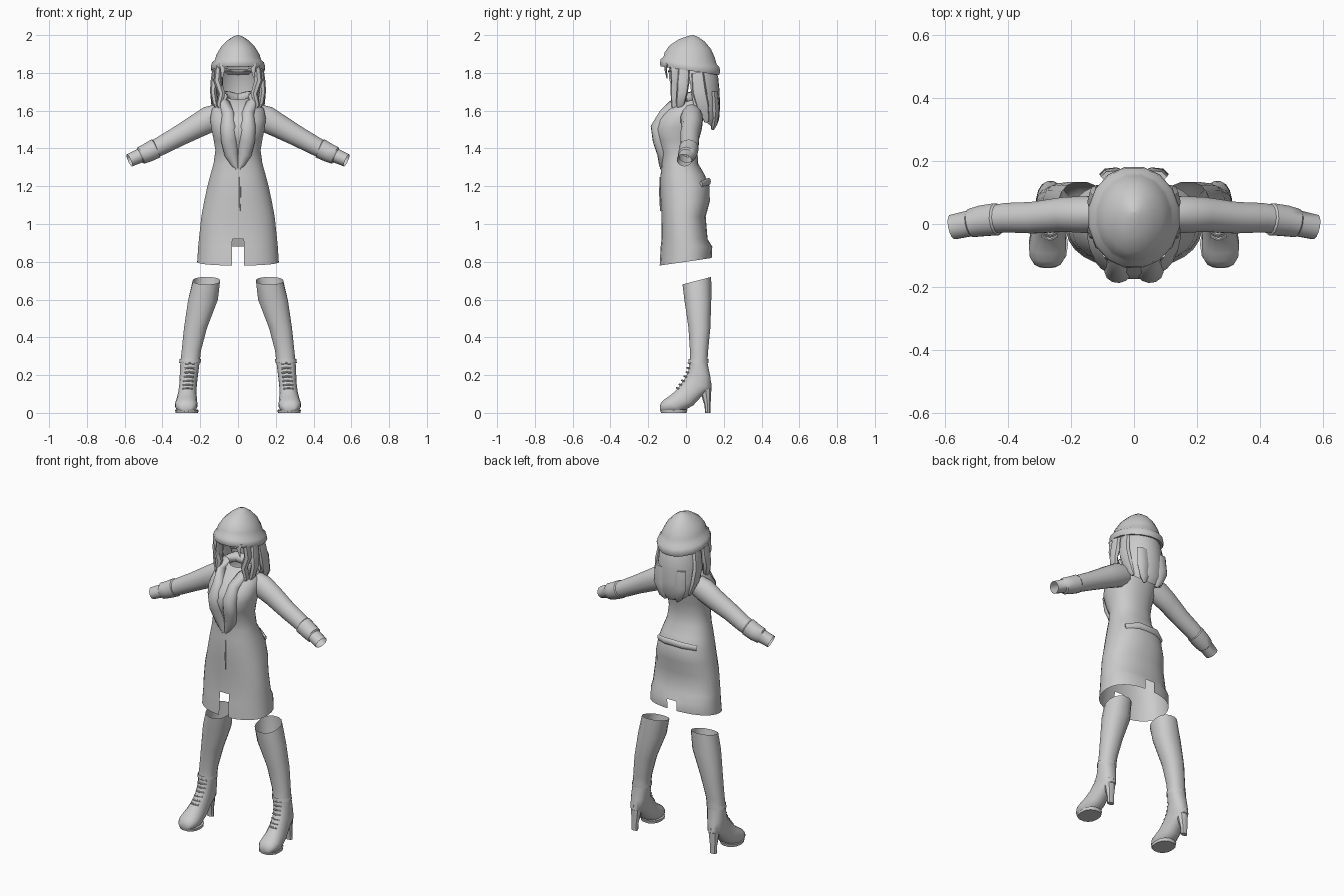
import bpy, bmesh, math
from mathutils import Vector

grey = bpy.data.materials.new("soft grey")
grey.diffuse_color = (0.6, 0.6, 0.6, 1)


def loft(name, rings, closed=True, cap0=False, cap1=False, mirror=False, cut=None, angle=45):
    """Skin a list of equal-length point rings."""
    bm = bmesh.new()
    vs = [[bm.verts.new(p) for p in r] for r in rings]
    n = len(rings[0])
    for a, b in zip(vs, vs[1:]):
        for i in range(n if closed else n - 1):
            j = (i + 1) % n
            bm.faces.new((a[i], a[j], b[j], b[i]))
    if cap0:
        bm.faces.new(vs[0])
    if cap1:
        bm.faces.new(vs[-1])
    if cut:
        doomed = [f for f in bm.faces if cut(f.calc_center_median())]
        bmesh.ops.delete(bm, geom=doomed, context='FACES')
    bmesh.ops.recalc_face_normals(bm, faces=bm.faces)
    me = bpy.data.meshes.new(name)
    bm.to_mesh(me)
    bm.free()
    me.materials.append(grey)
    ob = bpy.data.objects.new(name, me)
    bpy.context.collection.objects.link(ob)
    if mirror:
        ob.modifiers.new("mirror", 'MIRROR')
    bpy.ops.object.select_all(action='DESELECT')
    ob.select_set(True)
    bpy.context.view_layer.objects.active = ob
    bpy.ops.object.shade_smooth_by_angle(angle=math.radians(angle))
    return ob


def spow(v, p):
    return math.copysign(abs(v) ** p, v)


def girth(specs, n=20, p=1.0, a0=None, a1=None):
    """Rings from (front y, front z, back y, back z, centre x, half width)."""
    out = []
    for fy, fz, by, bz, cx, hw in specs:
        ring = []
        for i in range(n):
            a = 2 * math.pi * (i + .5) / n if a0 is None else a0 + (a1 - a0) * i / (n - 1)
            c = spow(math.cos(a), p)
            ring.append((cx + hw * spow(math.sin(a), p),
                         (fy + by) / 2 + (fy - by) / 2 * c,
                         (fz + bz) / 2 + (fz - bz) / 2 * c))
        out.append(ring)
    return out


def tube(path, n=10, ref=(0, 1, 0)):
    """Rings along a path of (x, y, z, radius across ref, radius along ref)."""
    pts = [Vector(q[:3]) for q in path]
    out = []
    for k, q in enumerate(path):
        t = (pts[min(k + 1, len(pts) - 1)] - pts[max(k - 1, 0)]).normalized()
        u = t.cross(Vector(ref)).normalized()
        w = u.cross(t)
        out.append([pts[k] + u * q[3] * math.cos(2 * math.pi * i / n)
                    + w * q[4] * math.sin(2 * math.pi * i / n) for i in range(n)])
    return out


# coat body with front and back vents
coat = [(-.03, 1.66, .07, 1.69, 0, .06), (-.07, 1.64, .09, 1.66, 0, .10),
        (-.115, 1.6, .10, 1.62, 0, .138), (-.155, 1.55, .095, 1.57, 0, .148),
        (-.175, 1.5, .085, 1.52, 0, .143), (-.16, 1.44, .07, 1.46, 0, .13),
        (-.135, 1.38, .06, 1.4, 0, .12), (-.13, 1.32, .065, 1.32, 0, .13),
        (-.135, 1.26, .10, 1.26, 0, .147), (-.137, 1.2, .125, 1.2, 0, .163),
        (-.135, 1.12, .127, 1.12, 0, .18), (-.13, 1.04, .105, 1.04, 0, .195),
        (-.13, .92, .115, .92, 0, .208), (-.135, .88, .14, .88, 0, .212),
        (-.14, .78, .137, .82, 0, .217)]
loft("coat", girth(coat, 28, .88),
     cut=lambda c: abs(c.x) < .01 and c.z < (.92 if c.y < 0 else .87))
loft("coat_seam", tube([(.01, -.137, 1.25, .004, .004), (.01, -.138, 1.16, .005, .005),
                        (.01, -.135, 1.07, .003, .003)], 6), cap0=True, cap1=True)
loft("back_belt", tube([(-.13, .08, 1.21, .018, .008), (-.06, .12, 1.225, .02, .012),
                        (.06, .12, 1.225, .02, .012), (.13, .08, 1.21, .018, .008)], 8),
     cap0=True, cap1=True)

# sleeves with turned cuffs
loft("sleeve", tube([(.10, .03, 1.575, .062, .055), (.15, .03, 1.555, .07, .06),
                     (.22, .03, 1.517, .063, .056), (.32, .02, 1.462, .054, .051),
                     (.40, .02, 1.418, .05, .048), (.45, .015, 1.392, .046, .045)], 14),
     mirror=True)
loft("cuff", tube([(.43, .015, 1.402, .046, .046), (.435, .015, 1.40, .053, .052),
                   (.48, .01, 1.377, .05, .05), (.515, .003, 1.363, .047, .046),
                   (.52, .002, 1.361, .038, .042), (.575, -.01, 1.337, .035, .04)], 14),
     mirror=True, angle=35)

# scarf draped round the neck, two halves meeting at a point
loft("scarf", tube([(0, .085, 1.66, .03, .03), (.06, .06, 1.675, .03, .03),
                    (.085, 0, 1.67, .03, .03), (.068, -.06, 1.635, .028, .03),
                    (.052, -.11, 1.58, .034, .034), (.05, -.148, 1.51, .044, .04),
                    (.045, -.142, 1.44, .044, .034), (.035, -.122, 1.37, .037, .03),
                    (.018, -.118, 1.32, .024, .026), (.006, -.118, 1.29, .008, .018)],
                   12, (.1, 1, .3)), cap0=True, cap1=True, mirror=True)

# knitted hat: rolled brim and crown
hat = [(-.11, 1.85, .15, 1.81, 0, .115), (-.125, 1.835, .165, 1.79, 0, .13),
       (-.137, 1.835, .178, 1.788, 0, .142), (-.142, 1.85, .184, 1.805, 0, .147),
       (-.137, 1.873, .18, 1.83, 0, .14), (-.122, 1.885, .165, 1.845, 0, .125),
       (-.115, 1.91, .155, 1.88, 0, .116), (-.09, 1.945, .135, 1.925, 0, .092),
       (-.04, 1.978, .10, 1.966, 0, .055), (.01, 1.995, .065, 1.99, 0, .025),
       (.035, 2, .04, 2, 0, .003)]
loft("hat", girth(hat, 16), cap1=True)

# back hair: a shell open toward the face
hair = [(-.09, 1.85, .15, 1.82, 0, .11), (-.09, 1.78, .17, 1.78, 0, .122),
        (-.08, 1.7, .178, 1.7, 0, .128), (-.06, 1.65, .18, 1.62, 0, .13),
        (-.02, 1.62, .175, 1.55, 0, .12), (.04, 1.59, .15, 1.505, 0, .095),
        (.08, 1.6, .125, 1.53, 0, .07)]
loft("back_hair", girth(hair, 17, 1, math.radians(80), math.radians(280)), closed=False)


def lock(name, path, mirror=True, n=7):
    loft(name, tube(path, n), cap0=True, cap1=True, mirror=mirror)


# hanging locks of hair, both sides
lock("front_lock", [(.10, -.06, 1.84, .02, .025), (.108, -.055, 1.76, .022, .026),
                    (.085, -.06, 1.69, .02, .022), (.10, -.06, 1.63, .016, .018),
                    (.085, -.065, 1.59, .004, .005)])
lock("side_lock", [(.115, -.01, 1.84, .018, .03), (.122, -.015, 1.75, .024, .034),
                   (.13, -.02, 1.70, .018, .03), (.12, -.03, 1.64, .017, .024),
                   (.105, -.04, 1.60, .004, .006)])
lock("rear_lock", [(.115, .06, 1.80, .016, .035), (.128, .07, 1.70, .02, .04),
                   (.122, .09, 1.62, .018, .035), (.10, .11, 1.54, .005, .012)])
lock("hair_tip", [(.06, .15, 1.70, .045, .02), (.065, .158, 1.60, .045, .022),
                  (.05, .15, 1.53, .03, .018), (.04, .14, 1.50, .008, .008)])
lock("fringe", [(.085, -.10, 1.85, .016, .008), (.08, -.108, 1.82, .013, .007),
                (.085, -.10, 1.77, .003, .003)])
lock("brow", [(.025, -.092, 1.805, .003, .004), (.045, -.09, 1.812, .005, .004),
              (.072, -.078, 1.805, .003, .004)])
# broad sheet of hair framing one cheek
lock("cheek_hair", [(-.085, -.055, 1.84, .008, .035), (-.088, -.055, 1.77, .008, .035),
                    (-.085, -.05, 1.71, .006, .025)], mirror=False)

# boots: open shaft flowing into the foot
boot = [(-.02, .68, .135, .72, .167, .073), (-.01, .6, .135, .6, .185, .08),
        (.012, .45, .13, .45, .225, .062), (.02, .33, .118, .33, .247, .052),
        (.02, .27, .114, .27, .254, .052), (.01, .215, .13, .19, .26, .049),
        (-.012, .175, .137, .13, .264, .047), (-.045, .13, .09, .095, .268, .048),
        (-.07, .105, .04, .04, .271, .054), (-.095, .085, -.03, .0, .274, .06),
        (-.118, .07, -.085, .0, .274, .057), (-.135, .05, -.12, .0, .274, .042),
        (-.139, .025, -.135, .008, .274, .025)]
loft("boot", girth(boot, 16, .9), cap1=True, mirror=True)
loft("boot_heel", tube([(.264, .10, .155, .036, .036), (.266, .108, .09, .028, .025),
                        (.268, .114, .04, .022, .016), (.268, .115, 0, .022, .014)], 8),
     cap0=True, cap1=True, mirror=True, angle=40)
loft("boot_sole", girth([(-.138, .014, .01, .018, .271, .062), (-.134, 0, .005, 0, .271, .06)],
                        14, .85), cap0=True, cap1=True, mirror=True, angle=30)
loft("boot_strap", girth([(.012, .285, .12, .285, .2525, .056), (.01, .265, .12, .265, .2545, .057)],
                         14), mirror=True)

# laces stepping down the instep
for k, (y, z) in enumerate([(.016, .26), (.012, .235), (.006, .212), (-.004, .19),
                            (-.016, .168), (-.03, .147), (-.045, .128)]):
    cx = .254 + .0022 * k
    loft("lace_%d" % (k + 1), tube([(cx - .025, y + .008, z, .005, .006),
                                    (cx, y - .004, z + .004, .005, .006),
                                    (cx + .025, y + .008, z, .005, .006)], 6),
         cap0=True, cap1=True, mirror=True)
